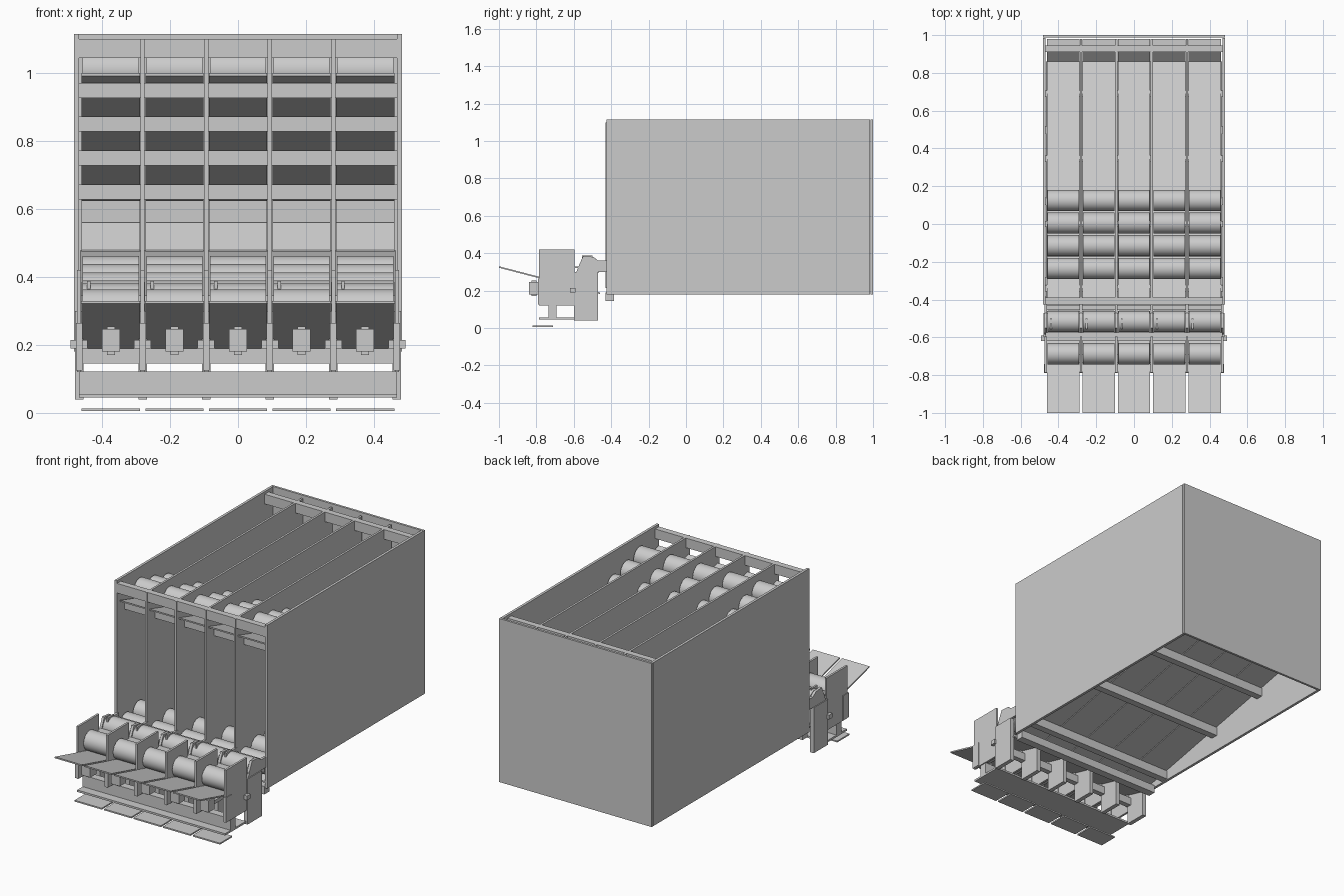
import bpy, bmesh, math

cube = bpy.data.objects.get("Cube")
if cube:
    bpy.data.objects.remove(cube, do_unlink=True)

grey = bpy.data.materials.new("plain_grey")
grey.use_nodes = True
COLOUR = (0.6, 0.6, 0.6, 1)
grey.diffuse_color = COLOUR
grey.node_tree.nodes["Principled BSDF"].inputs["Base Color"].default_value = COLOUR

PITCH = 0.187
LANES = [(i - 2) * PITCH for i in range(5)]
WALLS = [(i - 2.5) * PITCH for i in range(6)]
HALF = 0.086      # half of a lane's clear width
R = 0.056         # can radius


def prism(name, x0, x1, pts):
    """Extrude a (y, z) profile along x."""
    bm = bmesh.new()
    face = bm.faces.new([bm.verts.new((x0, y, z)) for y, z in pts])
    ext = bmesh.ops.extrude_face_region(bm, geom=[face])
    for v in ext["geom"]:
        if isinstance(v, bmesh.types.BMVert):
            v.co.x = x1
    bmesh.ops.recalc_face_normals(bm, faces=bm.faces)
    mesh = bpy.data.meshes.new(name)
    bm.to_mesh(mesh)
    bm.free()
    mesh.materials.append(grey)
    ob = bpy.data.objects.new(name, mesh)
    bpy.context.collection.objects.link(ob)
    return ob


def box(name, x0, x1, y0, y1, z0, z1):
    return prism(name, x0, x1, [(y0, z0), (y1, z0), (y1, z1), (y0, z1)])


def slab(name, x0, x1, a, b, t=0.008):
    """Sloping sheet whose upper surface runs from a to b."""
    return prism(name, x0, x1, [a, b, (b[0], b[1] - t), (a[0], a[1] - t)])


def roller(name, x, y, z, r=R, half=HALF - 0.003):
    pts = [(y + r * math.cos(k * math.tau / 40), z + r * math.sin(k * math.tau / 40))
           for k in range(40)]
    ob = prism(name, x - half, x + half, pts)
    bpy.ops.object.select_all(action='DESELECT')
    ob.select_set(True)
    bpy.context.view_layer.objects.active = ob
    bpy.ops.object.shade_smooth_by_angle(angle=math.radians(30))
    return ob


def upper_z(y):
    return 1.0 - 0.29 * (y + 0.41)


def lower_z(y):
    return 0.215 + 0.205 * (y + 0.42)


def chute_z(y):
    return 0.33 - 0.26 * (y + 1.0)


# Outer cabinet, open at the top, front and bottom
for side, s in (("left", 1), ("right", -1)):
    box(side + "_wall", s * 0.468, s * 0.483, -0.425, 0.985, 0.18, 1.115)
box("back_panel", -0.483, 0.483, 0.987, 1.0, 0.18, 1.115)

# Lane dividers standing on the lower floor
for x in WALLS[1:-1]:
    prism("lane_divider", x - 0.006, x + 0.006,
          [(-0.43, lower_z(-0.43)), (0.98, lower_z(0.98)), (0.98, 1.1), (-0.43, 1.1)])

# Cross beams of the cabinet
box("front_top_beam", -0.468, 0.468, -0.425, -0.39, 1.045, 1.1)
box("rear_top_beam", -0.468, 0.468, 0.91, 0.945, 1.045, 1.1)
for y in (-0.34, 0.0, 0.345, 0.69):
    z = upper_z(y) - 0.008
    box("upper_ramp_beam", -0.468, 0.468, y - 0.017, y + 0.017, z - 0.045, z)
for y in (-0.3, 0.12, 0.5):
    z = lower_z(y) - 0.005
    box("lower_floor_beam", -0.468, 0.468, y - 0.02, y + 0.02, z - 0.05, z)

# Sloping lanes with their cans
for x in LANES:
    a, b = x - HALF, x + HALF
    slab("upper_ramp", a, b, (-0.41, upper_z(-0.41)), (0.86, upper_z(0.86)))
    slab("lower_floor", a - 0.005, b + 0.005, (-0.42, lower_z(-0.42)), (0.86, lower_z(0.86)))
    slab("rear_deflector", a, b, (0.85, 0.48), (0.935, 0.56))
    box("rear_stop", a, b, 0.945, 0.98, 0.5, 0.68)
    slab("front_chute", a, b, (-1.0, chute_z(-1.0)), (-0.46, chute_z(-0.46)))
    for i in range(4):
        y = -0.235 + 0.12 * i
        roller("upper_can", x, y, upper_z(y) + R * 1.04)
    for i in range(6):
        y = -0.36 + 0.118 * i
        roller("lower_can", x, y, lower_z(y) + R * 1.03)
    roller("waiting_can", x, -0.515, 0.325)
    roller("front_can", x, -0.687, chute_z(-0.687) + R * 1.05)
    # Release latch, actuator and foot pad
    box("release_latch", x - 0.07, x - 0.06, -0.555, -0.5, 0.36, 0.388)
    box("actuator", x - 0.027, x + 0.027, -0.84, -0.785, 0.18, 0.247)
    box("actuator_shaft", x - 0.012, x + 0.012, -0.825, -0.8, 0.17, 0.255)
    box("actuator_arm", x - 0.012, x + 0.012, -0.785, -0.6, 0.195, 0.215)
    box("foot_pad", a, b, -0.82, -0.71, 0.005, 0.013)

# Front mechanism: side plates repeated at every lane boundary
for x in WALLS:
    box("front_side_plate", x - 0.006, x + 0.006, -0.785, -0.595, 0.12, 0.42)
    box("rear_side_plate", x - 0.012, x + 0.012, -0.598, -0.47, 0.04, 0.3)
    # Rounded hook holding the waiting can
    hook = [(-0.47, 0.19), (-0.47, 0.36), (-0.495, 0.38), (-0.55, 0.385),
            (-0.57, 0.34), (-0.59, 0.29), (-0.59, 0.19)]
    prism("hook_plate", x - 0.007, x + 0.007, hook)
    box("hook_link", x - 0.007, x + 0.007, -0.475, -0.42, 0.3, 0.36)
    box("plate_foot", x - 0.025, x + 0.025, -0.62, -0.59, 0.19, 0.215)
    box("plate_post", x - 0.01, x + 0.01, -0.79, -0.74, 0.125, 0.265)

# Front mechanism: bars across all lanes
box("base_plate", -0.468, 0.468, -0.785, -0.598, 0.045, 0.056)
box("base_bar", -0.468, 0.468, -0.735, -0.692, 0.056, 0.122)
box("support_beam", -0.468, 0.468, -0.43, -0.385, 0.145, 0.19)
box("lower_bar", -0.468, 0.468, -0.6, -0.57, 0.145, 0.19)
box("guide_bar", -0.468, 0.468, -0.62, -0.575, 0.32, 0.33)
box("entry_bar", -0.468, 0.468, -0.455, -0.43, 0.33, 0.345)
